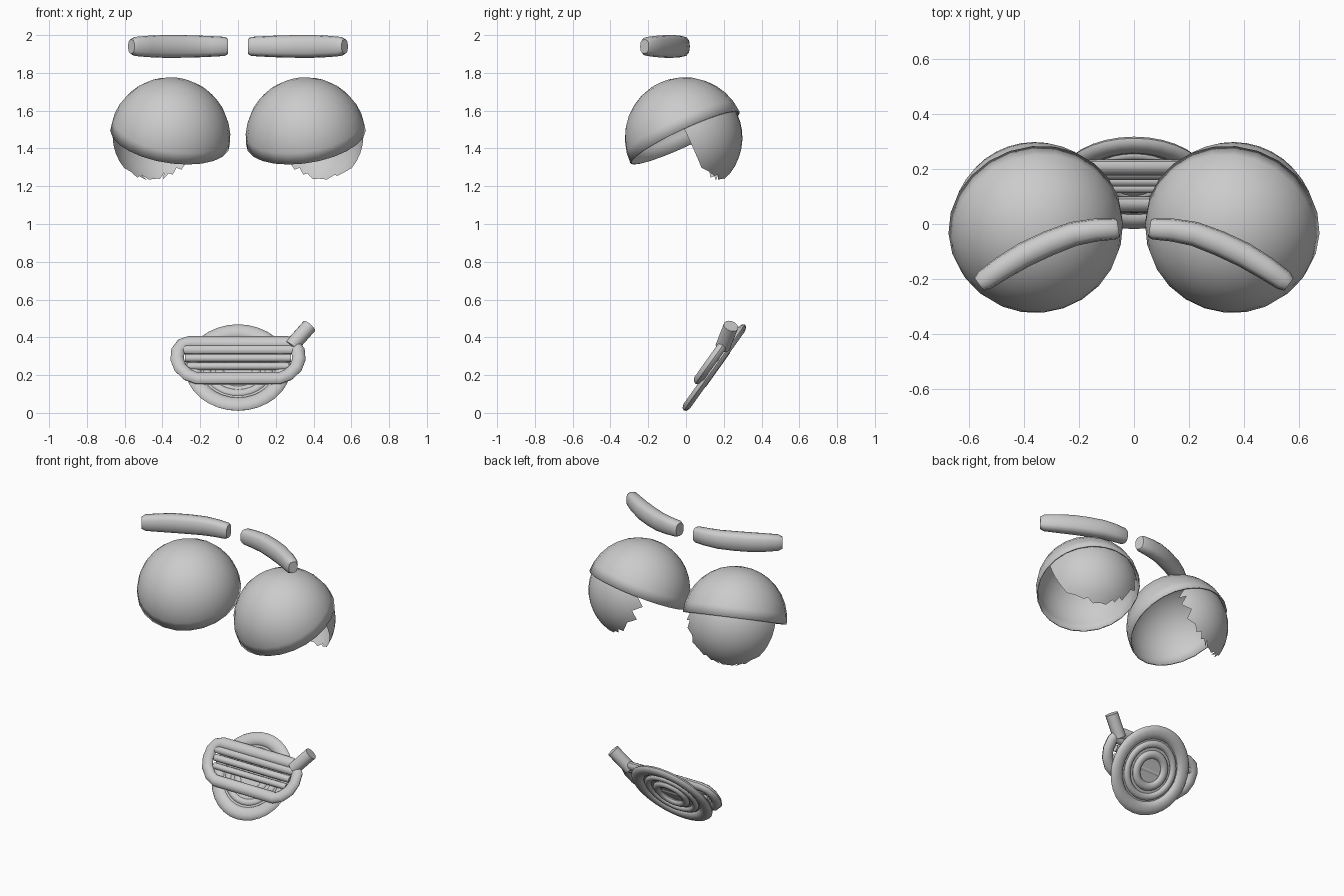
import bpy, bmesh, math
from mathutils import Vector, Matrix

if "Cube" in bpy.data.objects:
    bpy.data.objects.remove(bpy.data.objects["Cube"])

TILT = math.radians(54.5)
MOUTH = Matrix.Translation((0, 0.15, 0.24)) @ Matrix.Rotation(TILT, 4, 'X')


def finish(bm, name, smooth=True):
    bmesh.ops.recalc_face_normals(bm, faces=bm.faces)
    me = bpy.data.meshes.new(name)
    bm.to_mesh(me)
    bm.free()
    for p in me.polygons:
        p.use_smooth = smooth
    ob = bpy.data.objects.new(name, me)
    bpy.context.collection.objects.link(ob)
    return ob


def sweep(name, path, ru, rn, closed=False, sides=10, ends=None, caps=True, power=1.0):
    """Elliptical section along a flat path (local xy), rn is the local z radius."""
    bm = bmesh.new()
    pts = [Vector(p).to_3d() for p in path]
    n = len(pts)
    rings = []
    for i, p in enumerate(pts):
        a = pts[(i - 1) % n] if closed or i > 0 else p
        b = pts[(i + 1) % n] if closed or i < n - 1 else p
        t = (b - a).normalized()
        side = Vector((-t.y, t.x, 0))
        k = ends[i] if ends else 1
        ring = []
        for j in range(sides):
            ang = 2 * math.pi * j / sides
            c, s = math.cos(ang), math.sin(ang)
            c = math.copysign(abs(c) ** power, c)
            s = math.copysign(abs(s) ** power, s)
            ring.append(bm.verts.new(p + side * ru * k * c + Vector((0, 0, rn * k * s))))
        rings.append(ring)
    for i in range(n if closed else n - 1):
        r, q = rings[i], rings[(i + 1) % n]
        for j in range(sides):
            bm.faces.new((r[j], r[(j + 1) % sides], q[(j + 1) % sides], q[j]))
    if not closed and caps:
        bm.faces.new(rings[0])
        bm.faces.new(rings[-1])
    return finish(bm, name)


def circle(r, n):
    return [(r * math.cos(2 * math.pi * i / n), r * math.sin(2 * math.pi * i / n), 0) for i in range(n)]


def eye(side, label):
    centre = Vector((0.36 * side, -0.005, 1.457))
    up = Vector((-0.16 * side, -0.47, 1)).normalized()
    rot = up.to_track_quat('Z', 'Y').to_matrix().to_4x4()
    place = Matrix.Translation(centre) @ rot
    # upper eyelid: open half sphere
    bm = bmesh.new()
    bmesh.ops.create_uvsphere(bm, u_segments=24, v_segments=16, radius=0.32)
    bmesh.ops.delete(bm, geom=[v for v in bm.verts if v.co.z < -0.01], context='VERTS')
    bm.transform(place)
    lid = finish(bm, label + "_eyelid")
    m = lid.modifiers.new("thickness", 'SOLIDIFY')
    m.thickness = 0.008
    m.offset = -1
    # ragged eye shell at the back
    bm = bmesh.new()
    bmesh.ops.create_uvsphere(bm, u_segments=36, v_segments=20, radius=0.304)
    bm.transform(rot)
    bmesh.ops.triangulate(bm, faces=bm.faces)
    n = Vector((0.43 * side, 0.85, 0.30)).normalized()
    gone = [f for f in bm.faces if f.calc_center_median().dot(n) < 0.14]
    bmesh.ops.delete(bm, geom=gone, context='FACES')
    bm.transform(Matrix.Translation(centre))
    finish(bm, label + "_eye_back")
    # curved eyebrow
    path = [(0.057, -0.016), (0.07, -0.018), (0.14, -0.022), (0.22, -0.036), (0.31, -0.07),
            (0.40, -0.112), (0.48, -0.16), (0.545, -0.205), (0.565, -0.22)]
    size = [0.72, 0.84, 0.91, 0.97, 1, 1, 0.94, 0.84, 0.62]
    brow = sweep(label + "_eyebrow", [(x * side, y) for x, y in path], 0.046, 0.06,
                 sides=12, ends=size, power=0.75)
    brow.location.z = 1.94


for s, label in ((-1, "left"), (1, "right")):
    eye(s, label)

parts = []
# concentric rings of the muzzle
for name, r, ru, rn, w in (("outer_ring", 0.238, 0.042, 0.022, 0.0),
                           ("middle_ring", 0.165, 0.022, 0.016, -0.003),
                           ("inner_ring", 0.10, 0.026, 0.018, -0.006)):
    parts.append((sweep(name, circle(r, 32), ru, rn, closed=True), w))

# thin backing disc
bm = bmesh.new()
bmesh.ops.create_circle(bm, cap_ends=True, segments=32, radius=0.235)
parts.append((finish(bm, "backing_disc", False), 0.002))

# lips: closed loop, wider at the top
half = [(0.26, 0.142), (0.295, 0.128), (0.318, 0.09), (0.322, 0.03),
        (0.305, -0.025), (0.265, -0.07), (0.22, -0.092)]
loop = half + [(-x, y) for x, y in reversed(half)]
parts.append((sweep("lips", loop, 0.036, 0.026, closed=True), 0.032))

# teeth bars across the mouth
for i, (v, hw, r) in enumerate(((0.098, 0.30, 0.027), (0.045, 0.28, 0.022), (-0.005, 0.27, 0.02))):
    parts.append((sweep("mouth_bar_%d" % (i + 1), [(-hw, v), (hw, v)], r, 0.02), 0.03 - 0.006 * i))

for ob, w in parts:
    ob.matrix_world = MOUTH @ Matrix.Translation((0, 0, w))
    bpy.context.view_layer.objects.active = ob

# short stick at the corner of the mouth
a, b = Vector((0.28, 0.195, 0.35)), Vector((0.378, 0.238, 0.46))
bpy.ops.mesh.primitive_cylinder_add(vertices=16, radius=0.04, depth=(b - a).length, location=(a + b) / 2)
stick = bpy.context.object
stick.name = "mouth_stick"
stick.rotation_euler = (b - a).to_track_quat('Z', 'Y').to_euler()

# keep crisp edges
bpy.ops.object.select_all(action='DESELECT')
for ob in bpy.data.objects:
    ob.select_set(True)
bpy.ops.object.shade_smooth_by_angle(angle=math.radians(40))
